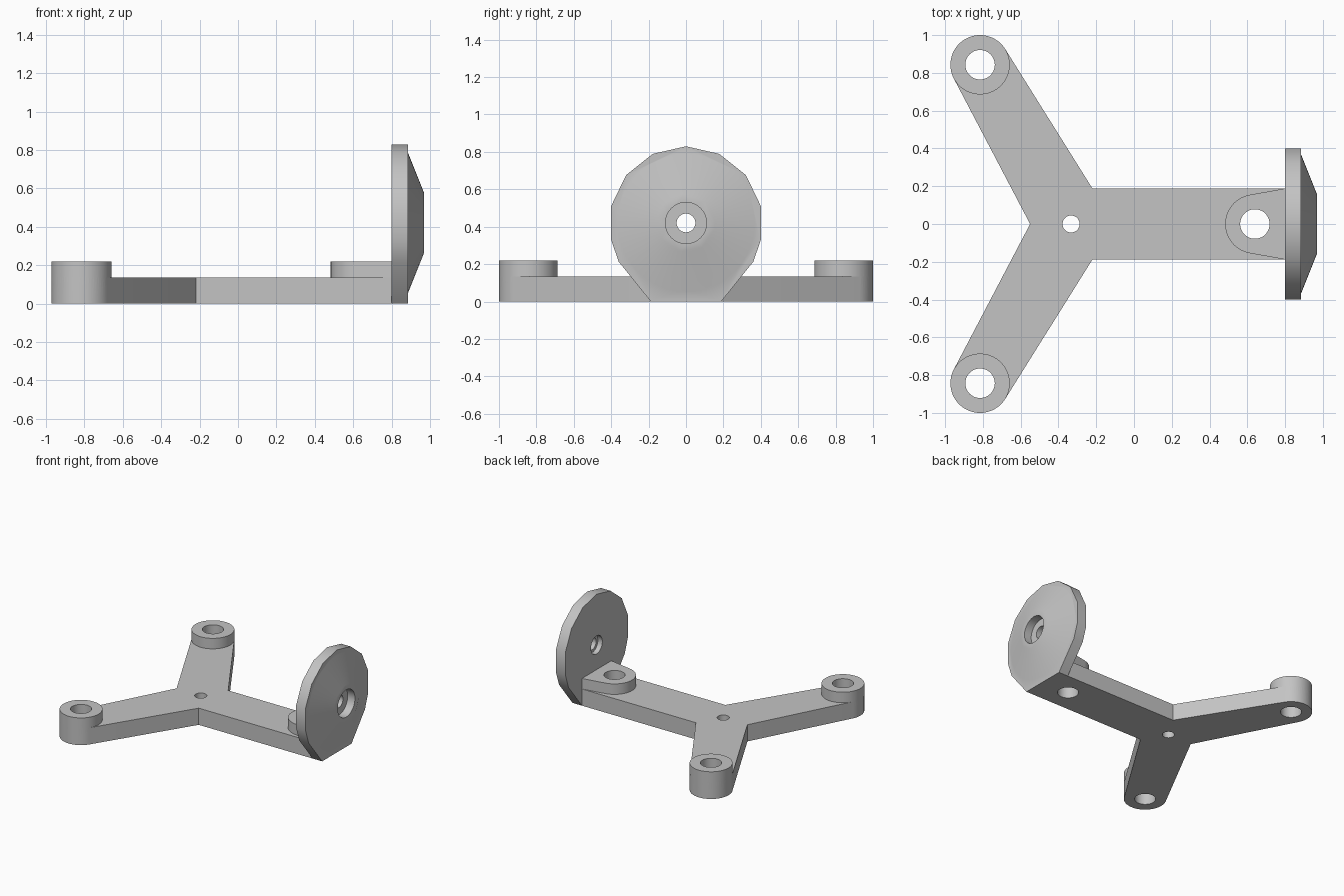
import bpy, bmesh, math
from mathutils import Vector

cube = bpy.data.objects.get("Cube")
if cube:
    bpy.data.objects.remove(cube, do_unlink=True)

grey = bpy.data.materials.new("plain grey")
grey.use_nodes = True
grey.diffuse_color = (0.55, 0.55, 0.55, 1)
grey.node_tree.nodes["Principled BSDF"].inputs["Base Color"].default_value = grey.diffuse_color

THICK, BOSS_TOP, R_BOSS, R_BOLT = 0.135, 0.22, 0.157, 0.078
HALF, END_X, RIM_X, TIP_X, AXIS_Z = 0.188, 0.80, 0.885, 0.97, 0.42


def circle(cx, cy, r, n=64, start=0.0):
    return [(cx + r * math.cos(start + math.tau * i / n),
             cy + r * math.sin(start + math.tau * i / n)) for i in range(n)]


def tangent_angle(p, c, r, side):
    """Angle on circle c where the tangent line from point p touches."""
    d = Vector(p) - Vector(c)
    return math.atan2(d.y, d.x) + side * math.acos(r / d.length)


def arc(c, r, a, b, n=32):
    """Counter-clockwise arc from angle a to angle b."""
    b = a + (b - a) % math.tau
    return [(c[0] + r * math.cos(a + (b - a) * i / n),
             c[1] + r * math.sin(a + (b - a) * i / n)) for i in range(n + 1)]


def loft(name, low, high, a, b, along_x=False):
    """Solid between two outlines with equal counts, along z or along x."""
    bm = bmesh.new()
    place = (lambda p, h: (h, p[0], p[1])) if along_x else (lambda p, h: (p[0], p[1], h))
    v0 = [bm.verts.new(place(p, a)) for p in low]
    v1 = [bm.verts.new(place(p, b)) for p in high]
    bm.faces.new(v0[::-1])
    bm.faces.new(v1)
    for i in range(len(v0)):
        j = (i + 1) % len(v0)
        bm.faces.new((v0[i], v0[j], v1[j], v1[i]))
    bmesh.ops.recalc_face_normals(bm, faces=bm.faces)
    mesh = bpy.data.meshes.new(name)
    bm.to_mesh(mesh)
    bm.free()
    mesh.materials.append(grey)
    obj = bpy.data.objects.new(name, mesh)
    bpy.context.collection.objects.link(obj)
    return obj


def combine(target, other, operation):
    mod = target.modifiers.new(operation, 'BOOLEAN')
    mod.operation, mod.object, mod.solver = operation, other, 'EXACT'
    bpy.context.view_layer.objects.active = target
    bpy.ops.object.modifier_apply(modifier=mod.name)
    bpy.data.objects.remove(other, do_unlink=True)


def smooth(obj):
    bpy.ops.object.select_all(action='DESELECT')
    obj.select_set(True)
    bpy.context.view_layer.objects.active = obj
    bpy.ops.object.shade_smooth_by_angle(angle=math.radians(30))


# Three-armed flat frame with rounded rear arm ends
rear, front = (-0.815, 0.843), (0.64, 0.0)
elbow, notch = (-0.22, HALF), (-0.55, 0.0)
tip = arc(rear, R_BOSS, tangent_angle(elbow, rear, R_BOSS, 1),
          tangent_angle(notch, rear, R_BOSS, -1))
half = [(END_X, HALF), elbow] + tip
outline = half + [notch] + [(x, -y) for x, y in reversed(half)]
frame = loft("arm_frame", outline, outline, 0, THICK)

# Raised bosses: round at the rear, flared into the disc at the front
for s in (1, -1):
    ring = circle(rear[0], s * rear[1], R_BOSS)
    if s == 1:
        start = tangent_angle(elbow, rear, R_BOSS, 1)
    ring = circle(rear[0], rear[1], R_BOSS, 96, start)
    ring = [(x, s * y) for x, y in ring]
    combine(frame, loft("rear_boss", ring, ring, THICK, BOSS_TOP), 'UNION')
corner = (END_X, HALF)
a = tangent_angle(corner, front, R_BOSS, 1)
flare = [corner] + arc(front, R_BOSS, a, -a) + [(END_X, -HALF)]
combine(frame, loft("front_boss", flare, flare, THICK, BOSS_TOP), 'UNION')

# Bolt holes and centre hole
for x, y, r in ((rear[0], rear[1], R_BOLT), (rear[0], -rear[1], R_BOLT),
                (front[0], 0, R_BOLT), (-0.333, 0, 0.045)):
    hole = circle(x, y, r, 48)
    combine(frame, loft("bolt_cutter", hole, hole, -0.1, 0.4), 'DIFFERENCE')
smooth(frame)

# Upright faceted disc, flared down to the arm width at its base
facets = circle(0, AXIS_Z, 0.41, 14, math.pi / 2)
side = [p for p in facets if p[0] < -0.01 and p[1] > 0.3] + [(-0.36, 0.213), (-HALF, 0)]
rim = [facets[0]] + side + [(-y, z) for y, z in reversed(side)]
disc = loft("upright_disc", rim, rim, END_X, RIM_X, True)

# Shallow cone on the outer face
combine(disc, loft("disc_cone", circle(0, AXIS_Z, 0.367), circle(0, AXIS_Z, 0.155),
                   RIM_X, TIP_X, True), 'UNION')

# Through hole, outer counterbore and inner recess
for r, x0, x1 in ((0.05, 0.7, 1.1), (0.11, TIP_X - 0.065, 1.1), (0.073, 0.7, END_X + 0.04)):
    bore = circle(0, AXIS_Z, r, 48)
    combine(disc, loft("bore_cutter", bore, bore, x0, x1, True), 'DIFFERENCE')
smooth(disc)
